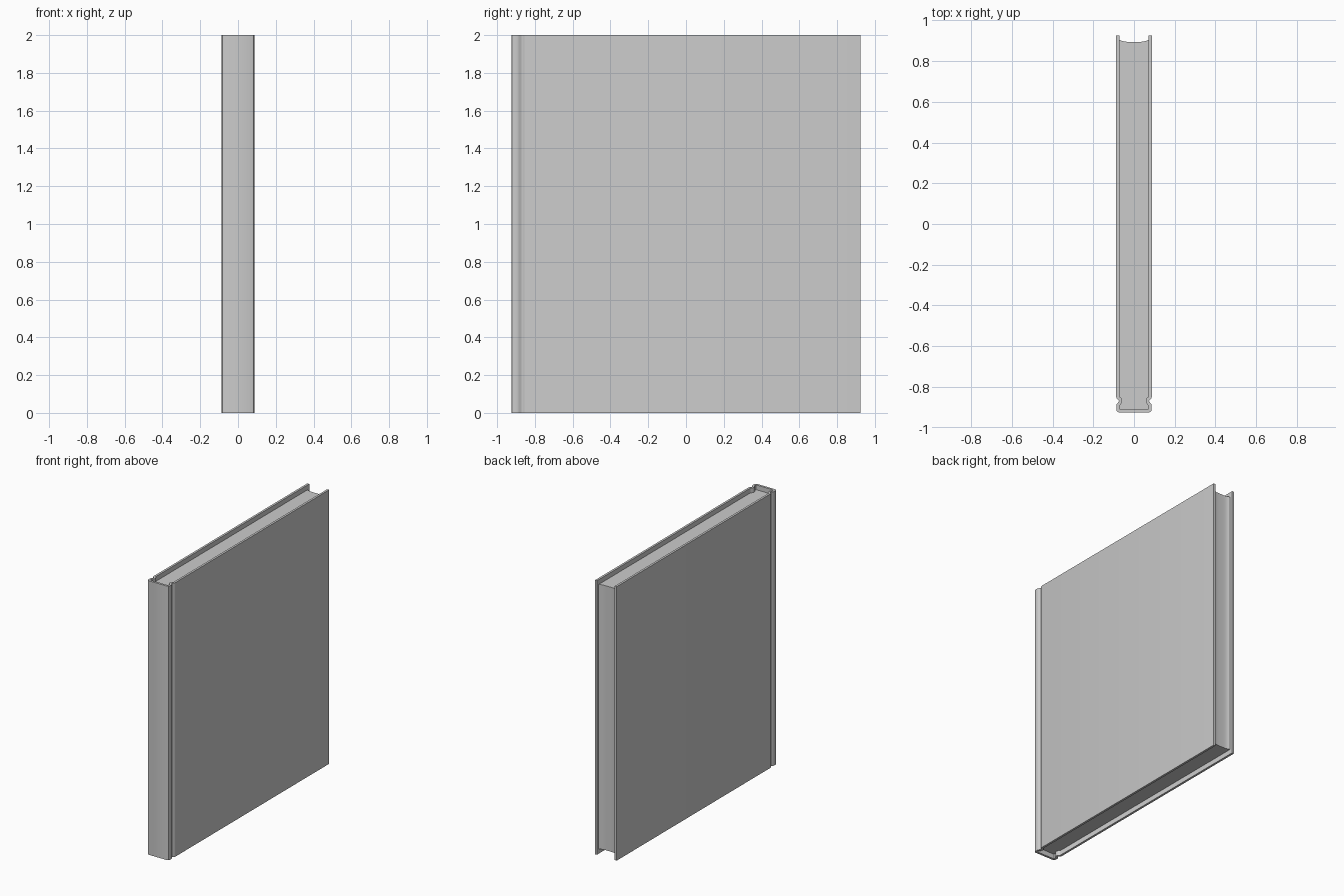
import bpy, bmesh, math
from mathutils import Vector

if "Cube" in bpy.data.objects:
    bpy.data.objects.remove(bpy.data.objects["Cube"])

HEIGHT = 2.0
HALF_THICK = 0.008      # half the cover board thickness
PAGE_INSET = 0.035      # pages stop short of the cover top and bottom

# Centreline of the right half of the cover: fore-edge, board, hinge groove, spine
half = [(0.080, 0.925), (0.080, -0.845), (0.078, -0.852), (0.069, -0.860),
        (0.066, -0.868), (0.068, -0.876), (0.077, -0.887), (0.079, -0.894),
        (0.079, -0.911), (0.077, -0.915), (0.073, -0.917)]
path = [Vector(p) for p in half] + [Vector((-x, y)) for x, y in reversed(half)]


def offset(points, dist):
    """Offset an open path sideways with mitred corners."""
    out = []
    for i, p in enumerate(points):
        dirs = []
        if i > 0:
            dirs.append((p - points[i - 1]).normalized())
        if i < len(points) - 1:
            dirs.append((points[i + 1] - p).normalized())
        normals = [Vector((-d.y, d.x)) for d in dirs]
        n = sum(normals, Vector((0, 0))).normalized()
        out.append(p + n * dist / n.dot(normals[0]))
    return out


def finish(bm, name, bevel=0.0):
    bmesh.ops.recalc_face_normals(bm, faces=bm.faces)
    mesh = bpy.data.meshes.new(name)
    bm.to_mesh(mesh)
    bm.free()
    obj = bpy.data.objects.new(name, mesh)
    bpy.context.collection.objects.link(obj)
    if bevel:
        mod = obj.modifiers.new("rounded_rim", 'BEVEL')
        mod.width = bevel
        mod.segments = 3
        mod.limit_method = 'ANGLE'
        mod.angle_limit = math.radians(65)
    bpy.ops.object.select_all(action='DESELECT')
    obj.select_set(True)
    bpy.context.view_layer.objects.active = obj
    bpy.ops.object.shade_smooth_by_angle(angle=math.radians(35))
    return obj


side_a, side_b = offset(path, HALF_THICK), offset(path, -HALF_THICK)
outer, inner = (side_a, side_b) if side_a[0].x > side_b[0].x else (side_b, side_a)

# Cover: one wrapped strip of board with rounded rims
bm = bmesh.new()
rings = [[bm.verts.new((p.x, p.y, z)) for p, z in
          ((o, 0), (o, HEIGHT), (i, HEIGHT), (i, 0))] for o, i in zip(outer, inner)]
for r, s in zip(rings, rings[1:]):
    for k in range(4):
        n = (k + 1) % 4
        bm.faces.new((r[k], r[n], s[n], s[k]))
bm.faces.new(rings[0])
bm.faces.new(rings[-1])
finish(bm, "cover", 0.005)

# Page block: fills the inside of the cover, with a hollow fore-edge
w = inner[0].x
steps = 10
fore = []
for k in range(steps + 1):
    t = -1 + 2 * k / steps
    fore.append(Vector((w * t, 0.894 + 0.011 * t ** 4)))
outline = inner[1:-1] + fore
bm = bmesh.new()
base = bm.faces.new([bm.verts.new((p.x, p.y, PAGE_INSET)) for p in outline])
top = bmesh.ops.extrude_face_region(bm, geom=[base], use_keep_orig=True)
bmesh.ops.translate(bm, vec=(0, 0, HEIGHT - 2 * PAGE_INSET),
                    verts=[v for v in top["geom"] if isinstance(v, bmesh.types.BMVert)])
finish(bm, "pages")
